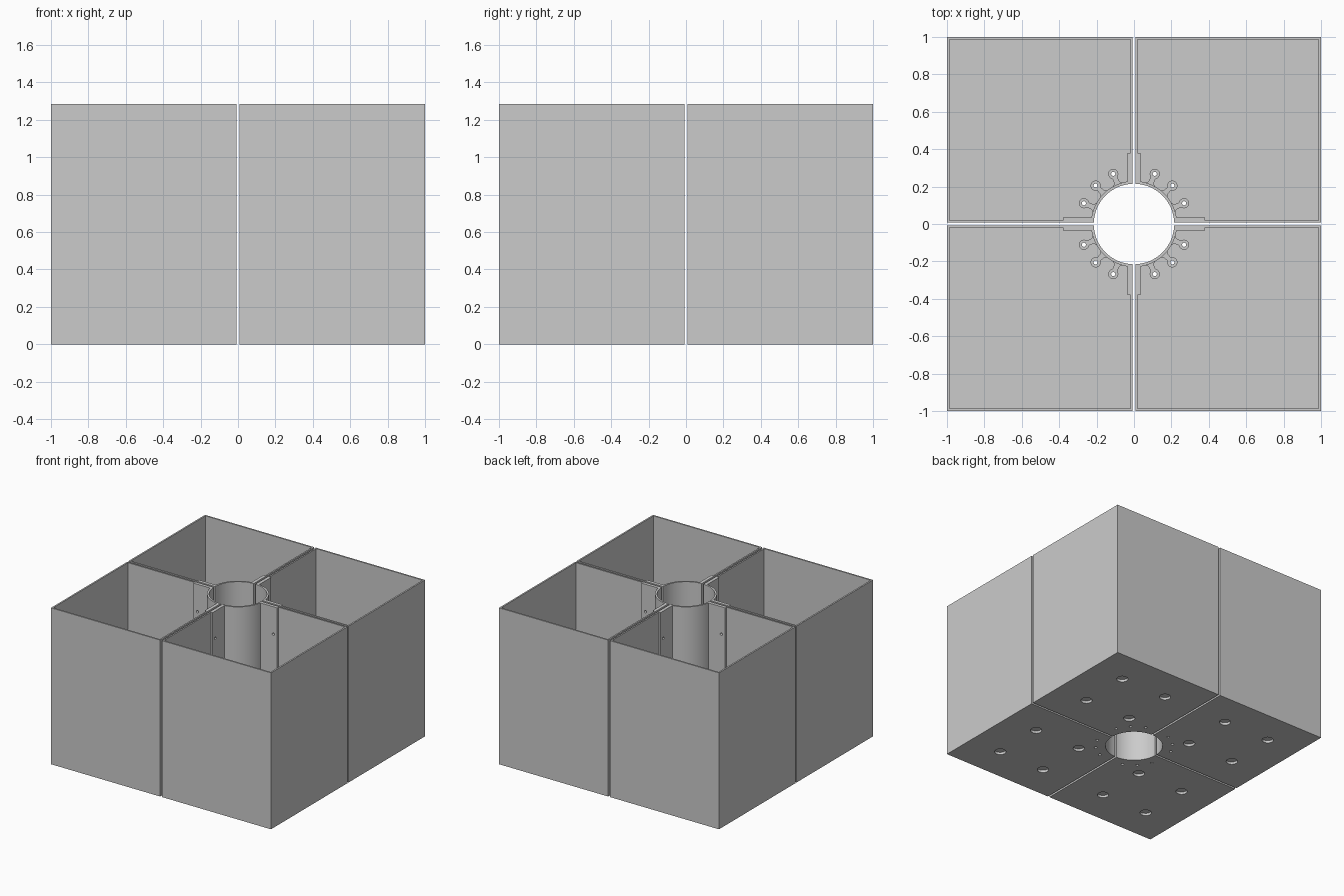
import bpy, bmesh
from math import sin, cos, asin, acos, pi
from mathutils import Matrix, Vector

cube = bpy.data.objects.get("Cube")
if cube:
    bpy.data.objects.remove(cube)

grey = bpy.data.materials.new("light grey plastic")
grey.use_nodes = True
grey.diffuse_color = (0.6, 0.6, 0.6, 1)
grey.node_tree.nodes["Principled BSDF"].inputs["Base Color"].default_value = (0.6, 0.6, 0.6, 1)

HEIGHT, FLOOR = 1.285, 0.03
GAP, WALL, PAD = 0.008, 0.02, 0.035     # distances of the inner wall faces from the seam
RIM = 0.987                             # inside face of the outer walls
BORE, TUBE, PAD_END = 0.215, 0.23, 0.38
BOSS_R, BOSS_TOP = 0.29, 0.1


def arc(radius, start, end, steps, centre=(0, 0)):
    angles = [start + (end - start) * i / steps for i in range(steps + 1)]
    return [(centre[0] + radius * cos(a), centre[1] + radius * sin(a)) for a in angles]


def prism(bm, outline, z0, z1):
    """Extrude a counterclockwise outline between two heights."""
    face = bm.faces.new([bm.verts.new((x, y, z0)) for x, y in outline])
    grown = bmesh.ops.extrude_face_region(bm, geom=[face], use_keep_orig=True)["geom"]
    top = [v for v in grown if isinstance(v, bmesh.types.BMVert)]
    bmesh.ops.translate(bm, verts=top, vec=(0, 0, z1 - z0))


def rod(bm, start, end, radius):
    """Cylinder between two points."""
    start, end = Vector(start), Vector(end)
    turn = (end - start).to_track_quat('Z', 'Y').to_matrix().to_4x4()
    bmesh.ops.create_cone(bm, cap_ends=True, segments=24, radius1=radius, radius2=radius,
                          depth=(end - start).length,
                          matrix=Matrix.Translation((start + end) / 2) @ turn)


def finish(name, bm):
    bmesh.ops.recalc_face_normals(bm, faces=bm.faces)
    mesh = bpy.data.meshes.new(name)
    bm.to_mesh(mesh)
    bm.free()
    mesh.materials.append(grey)
    obj = bpy.data.objects.new(name, mesh)
    bpy.context.collection.objects.link(obj)
    return obj


def cut(obj, cutter):
    mod = obj.modifiers.new("cut", 'BOOLEAN')
    mod.operation, mod.solver, mod.object = 'DIFFERENCE', 'EXACT', cutter
    bpy.context.view_layer.objects.active = obj
    bpy.ops.object.modifier_apply(modifier=mod.name)


# Solid quarter block with a round bite at the centre
bm = bmesh.new()
prism(bm, [(1, GAP), (1, 1), (GAP, 1)]
      + arc(BORE, acos(GAP / BORE), asin(GAP / BORE), 24), 0, HEIGHT)
bin_shell = finish("bin_back_left", bm)

# Inside space, leaving thicker pads beside the tube
bm = bmesh.new()
prism(bm, [(PAD_END, PAD), (PAD_END, WALL), (RIM, WALL), (RIM, RIM),
           (WALL, RIM), (WALL, PAD_END), (PAD, PAD_END)]
      + arc(TUBE, acos(PAD / TUBE), asin(PAD / TUBE), 24), FLOOR, HEIGHT + 0.1)
hollow = finish("hollow_cutter", bm)

# Blind foot pockets, screw holes in the pads and holes through the bosses
bm = bmesh.new()
for x in (0.295, 0.715):
    for y in (0.295, 0.715):
        rod(bm, (x, y, -0.02), (x, y, 0.02), 0.043)
for z in (0.22, 0.64, 1.06):
    rod(bm, (0.345, 0, z), (0.345, 0.05, z), 0.01)
    rod(bm, (0, 0.345, z), (0.05, 0.345, z), 0.01)
boss_angles = [pi / 8 * i for i in (1, 2, 3)]
for a in boss_angles:
    x, y = BOSS_R * cos(a), BOSS_R * sin(a)
    rod(bm, (x, y, -0.02), (x, y, BOSS_TOP + 0.05), 0.011)
holes = finish("hole_cutter", bm)

# Screw bosses with flared necks against the tube
bm = bmesh.new()
for a in boss_angles:
    local = [(0.224, -0.03), (0.24, -0.015), (0.262, -0.013)]
    local += arc(0.027, -0.8 * pi, 0.8 * pi, 20, (BOSS_R, 0))
    local += [(u, -v) for u, v in reversed(local[:3])]
    prism(bm, [(u * cos(a) - v * sin(a), u * sin(a) + v * cos(a)) for u, v in local],
          FLOOR, BOSS_TOP)
bosses = finish("bosses_back_left", bm)

cut(bin_shell, hollow)
cut(bin_shell, holes)
cut(bosses, holes)
for helper in (hollow, holes):
    bpy.data.objects.remove(helper)

# Repeat the quarter around the centre
parts = [bin_shell, bosses]
for turn, corner in enumerate(("back_right", "front_right", "front_left"), 1):
    for source in (bin_shell, bosses):
        copy = source.copy()
        copy.data = source.data.copy()
        copy.data.transform(Matrix.Rotation(turn * pi / 2, 4, 'Z'))
        copy.name = source.name.replace("back_left", corner)
        bpy.context.collection.objects.link(copy)
        parts.append(copy)

bpy.ops.object.select_all(action='DESELECT')
for obj in parts:
    obj.select_set(True)
bpy.context.view_layer.objects.active = bin_shell
bpy.ops.object.shade_smooth_by_angle(angle=pi / 6)
